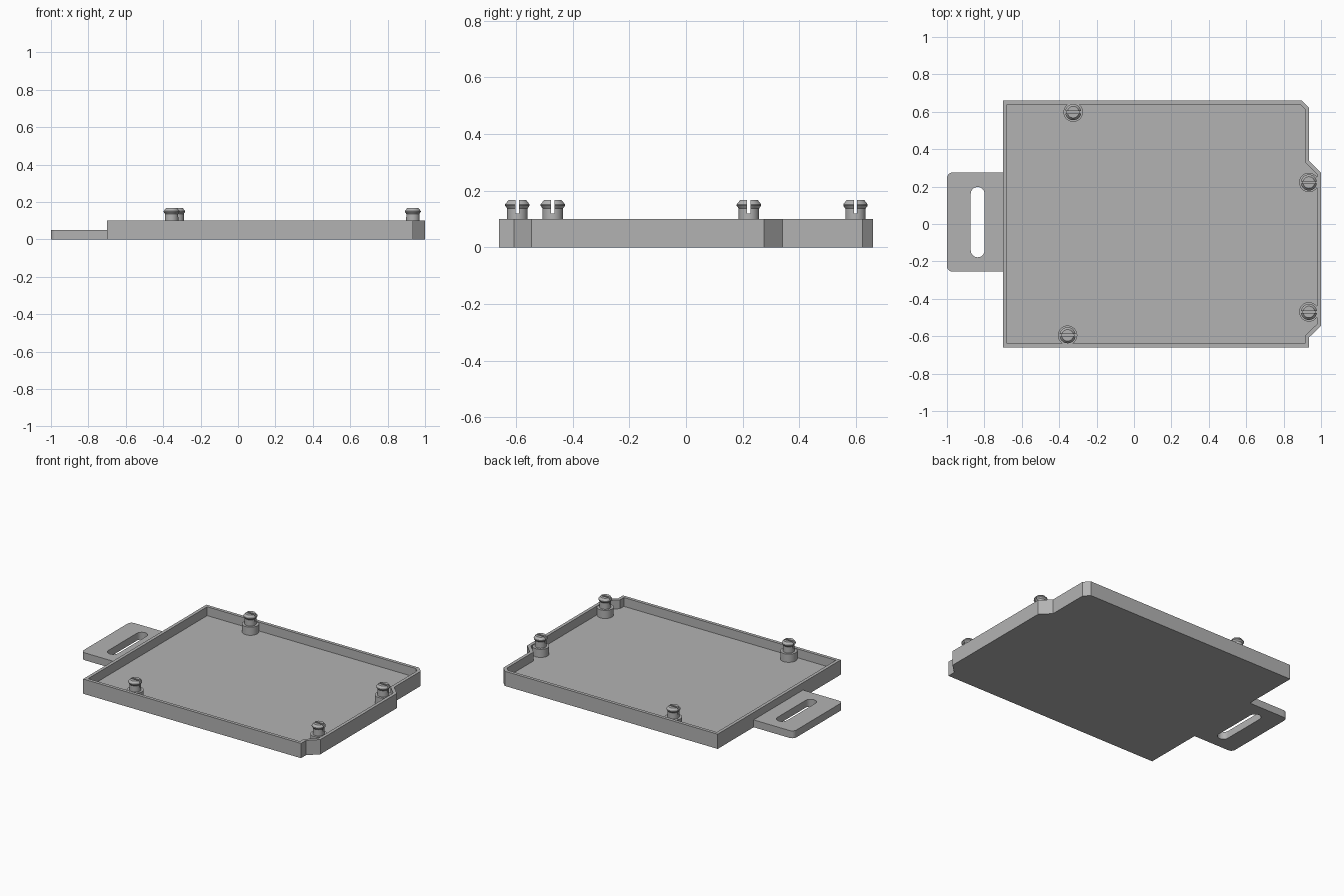
import bpy, bmesh
from math import sin, cos, pi
from mathutils import Vector

cube = bpy.data.objects.get("Cube")
if cube:
    bpy.data.objects.remove(cube)

grey = bpy.data.materials.new("plain grey")
grey.use_nodes = True
colour = (0.45, 0.45, 0.45, 1)
grey.diffuse_color = colour
grey.node_tree.nodes["Principled BSDF"].inputs["Base Color"].default_value = colour

WALL, HEIGHT, FLOOR, TAB = 0.022, 0.10, 0.04, 0.05


def add_rings(bm, rings, caps=True):
    """Skin a list of (outline, z) rings, capping the ends or joining last to first."""
    loops = [[bm.verts.new((x, y, z)) for x, y in outline] for outline, z in rings]
    pairs = list(zip(loops, loops[1:]))
    if caps:
        bm.faces.new(loops[0][::-1])
        bm.faces.new(loops[-1])
    else:
        pairs.append((loops[-1], loops[0]))
    for a, b in pairs:
        for i in range(len(a)):
            j = (i + 1) % len(a)
            bm.faces.new((a[i], a[j], b[j], b[i]))


def finish(bm, name):
    bmesh.ops.remove_doubles(bm, verts=bm.verts, dist=1e-5)
    bmesh.ops.recalc_face_normals(bm, faces=bm.faces)
    mesh = bpy.data.meshes.new(name)
    bm.to_mesh(mesh)
    bm.free()
    mesh.materials.append(grey)
    return mesh


def place(mesh, name, location=(0, 0, 0)):
    obj = bpy.data.objects.new(name, mesh)
    obj.location = location
    bpy.context.collection.objects.link(obj)
    return obj


def inset(points, d):
    """Offset a counter-clockwise outline inwards by d."""
    result = []
    for i, p in enumerate(points):
        p = Vector(p)
        a = (p - Vector(points[i - 1])).normalized()
        b = (Vector(points[(i + 1) % len(points)]) - p).normalized()
        na, nb = Vector((-a.y, a.x)), Vector((-b.y, b.x))
        result.append(p + (na + nb) * d / (1 + na.dot(nb)))
    return result


def rounded_box(x0, x1, y0, y1, r_left, r_right, steps=8):
    corners = [(x1, y1, r_right, -1, -1), (x0, y1, r_left, 1, -1),
               (x0, y0, r_left, 1, 1), (x1, y0, r_right, -1, 1)]
    points = []
    for k, (x, y, r, sx, sy) in enumerate(corners):
        for s in range(steps + 1):
            t = (k + s / steps) * pi / 2
            points.append((x + sx * r + r * cos(t), y + sy * r + r * sin(t)))
    return points


def circle(r, n=32):
    return [(r * cos(2 * pi * i / n), r * sin(2 * pi * i / n)) for i in range(n)]


# Open tray with a notched outline
outline = [(-0.70, -0.66), (0.935, -0.66), (0.935, -0.607), (1, -0.545), (1, 0.275),
           (0.935, 0.34), (0.935, 0.623), (0.898, 0.66), (-0.70, 0.66)]
inner = inset(outline, WALL)
bm = bmesh.new()
add_rings(bm, [(outline, 0), (outline, HEIGHT), (inner, HEIGHT), (inner, FLOOR)])
place(finish(bm, "tray"), "tray")

# Mounting tab with a long slot
edge = rounded_box(-1, -0.70, -0.255, 0.275, 0.03, 0)
slot = rounded_box(-0.873, -0.799, -0.178, 0.198, 0.037, 0.037)
bm = bmesh.new()
add_rings(bm, [(edge, 0), (edge, TAB), (slot, TAB), (slot, 0)], caps=False)
place(finish(bm, "mounting_tab"), "mounting_tab")

# Snap pin: wide foot, neck, and a head split along x
bm = bmesh.new()
foot, neck = circle(0.052), circle(0.036)
add_rings(bm, [(foot, FLOOR - 0.01), (foot, 0.095), (neck, 0.095), (neck, 0.12)])
for side in (1, -1):
    half = bmesh.new()
    add_rings(half, [(neck, 0.12), (neck, 0.137), (circle(0.043), 0.147),
                     (circle(0.043), 0.152), (circle(0.031), 0.167)])
    cut = bmesh.ops.bisect_plane(half, geom=half.verts[:] + half.edges[:] + half.faces[:],
                                 plane_co=(0, side * 0.006, 0), plane_no=(0, side, 0),
                                 clear_inner=True)
    rim = [e for e in cut["geom_cut"] if isinstance(e, bmesh.types.BMEdge)]
    bmesh.ops.holes_fill(half, edges=rim, sides=0)
    bmesh.ops.recalc_face_normals(half, faces=half.faces)
    part = bpy.data.meshes.new("half_head")
    half.to_mesh(part)
    half.free()
    bm.from_mesh(part)
    bpy.data.meshes.remove(part)
pin = finish(bm, "snap_pin")

spots = {"back_pin": (-0.325, 0.598), "front_pin": (-0.355, -0.595),
         "left_back_pin": (0.935, 0.222), "left_front_pin": (0.935, -0.47)}
pins = [place(pin, name, (x, y, 0)) for name, (x, y) in spots.items()]
bpy.ops.object.select_all(action="DESELECT")
pins[0].select_set(True)
bpy.context.view_layer.objects.active = pins[0]
bpy.ops.object.shade_smooth_by_angle(angle=0.5)
